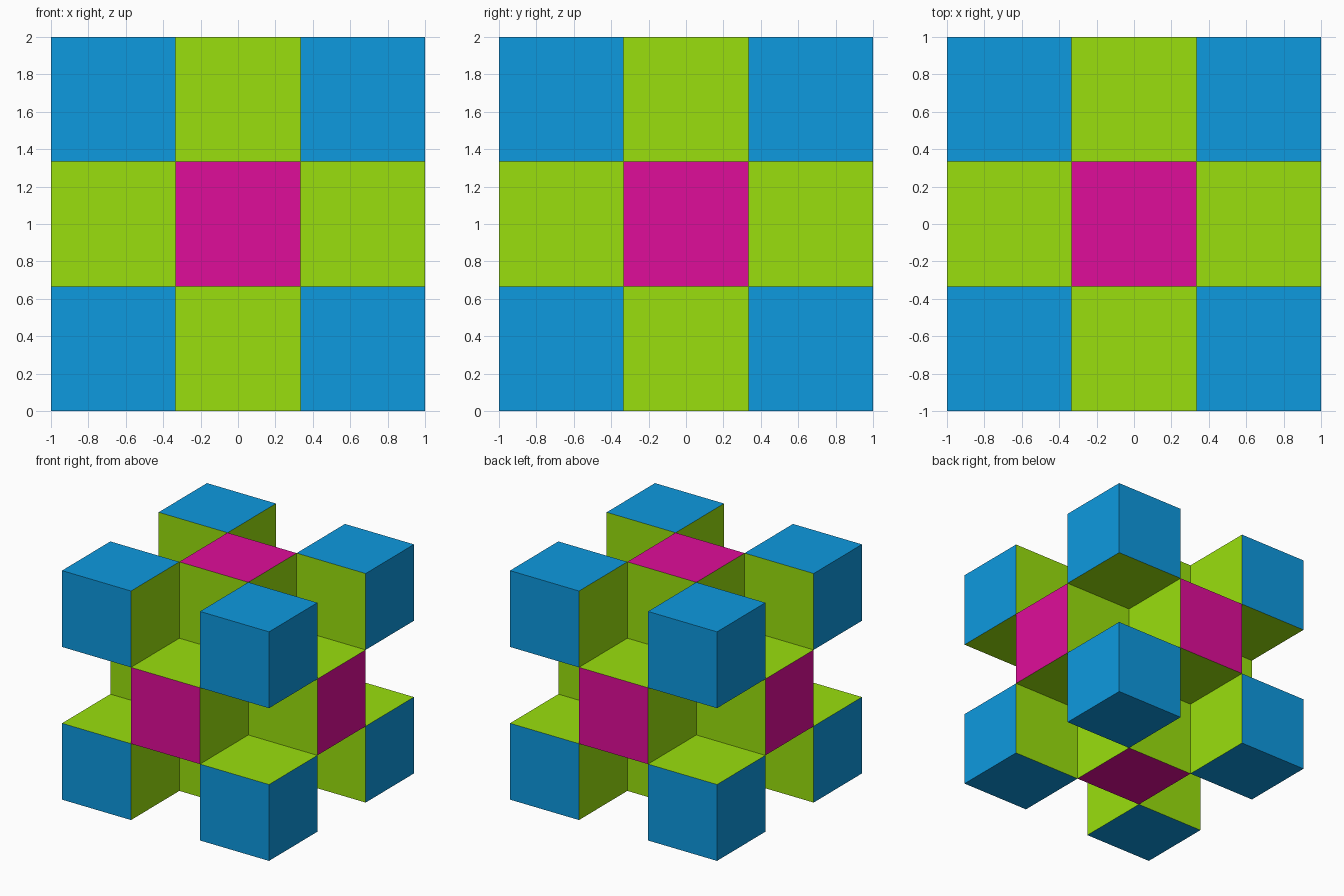
import bpy, bmesh
from mathutils import Matrix, Vector
from itertools import product

if "Cube" in bpy.data.objects:
    bpy.data.objects.remove(bpy.data.objects["Cube"])

CELL = 2 / 3


def material(name, rgb):
    m = bpy.data.materials.new(name)
    m.diffuse_color = (*rgb, 1)
    m.use_nodes = True
    m.node_tree.nodes["Principled BSDF"].inputs["Base Color"].default_value = m.diffuse_color
    return m


blue = material("corner_blue", (0.004, 0.32, 0.74))
magenta = material("centre_magenta", (0.74, 0.004, 0.32))
green = material("inner_green", (0.32, 0.74, 0.004))


def block(name, cell, outer):
    """One grid cube: faces on the outer shell get the outer colour, the rest green."""
    centre = Vector(cell) * CELL + Vector((0, 0, 1))
    bm = bmesh.new()
    bmesh.ops.create_cube(bm, size=CELL)
    bm.normal_update()
    for f in bm.faces:
        f.material_index = 0 if f.normal.dot(Vector(cell)) > 0.5 else 1
    me = bpy.data.meshes.new(name)
    bm.to_mesh(me)
    bm.free()
    me.materials.append(outer)
    me.materials.append(green)
    ob = bpy.data.objects.new(name, me)
    ob.location = centre
    bpy.context.collection.objects.link(ob)


# 3 x 3 x 3 checkerboard: keep corners and face centres, leave edges and core empty
for cell in product((-1, 0, 1), repeat=3):
    used = sum(map(abs, cell))
    if used == 3:
        block("corner_block", cell, blue)
    elif used == 1:
        block("face_centre_block", cell, magenta)
